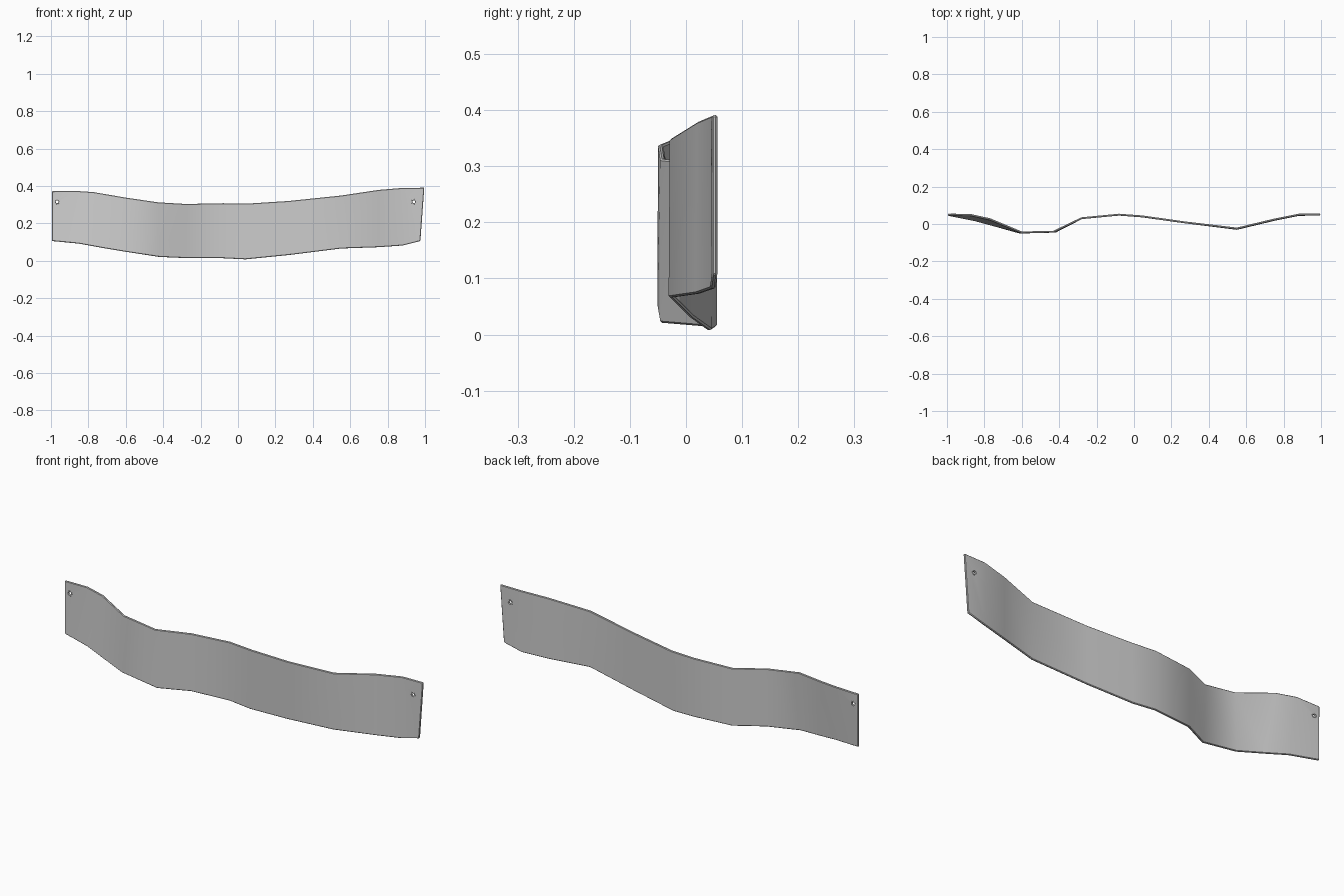
import bpy, bmesh, math

if "Cube" in bpy.data.objects:
    bpy.data.objects.remove(bpy.data.objects["Cube"])

# Upper and lower edge of the waving cloth: (x, y, z) at matching stations
TOP = [(-.995, .050, .372), (-.87, .048, .374), (-.77, .026, .367), (-.6, -.045, .338),
       (-.43, -.041, .313), (-.28, .031, .304), (-.08, .050, .308), (.05, .040, .306),
       (.27, .009, .320), (.55, -.024, .349), (.75, .024, .379), (.88, .050, .390), (.996, .051, .391)]
LOW = [(-.995, .049, .106), (-.85, .020, .092), (-.74, -.010, .072), (-.61, -.046, .050),
       (-.42, -.041, .021), (-.28, .031, .015), (-.08, .050, .014), (.04, .041, .008),
       (.27, .009, .031), (.55, -.026, .066), (.75, .022, .073), (.88, .048, .082), (.975, .051, .106)]
HOLES = [(-.967, .049, .316), (.940, .0505, .316)]


def shade(obj):
    bpy.context.view_layer.objects.active = obj
    for o in bpy.context.selected_objects:
        o.select_set(False)
    obj.select_set(True)
    bpy.ops.object.convert(target='MESH')
    bpy.ops.object.shade_smooth_by_angle(angle=math.radians(32))


# Banner strip
bm = bmesh.new()
cols = [(bm.verts.new(l), bm.verts.new(t)) for l, t in zip(LOW, TOP)]
for (a, b), (c, d) in zip(cols, cols[1:]):
    bm.faces.new((a, c, d, b))
mesh = bpy.data.meshes.new("banner_strip")
bm.to_mesh(mesh)
bm.free()
banner = bpy.data.objects.new("banner_strip", mesh)
bpy.context.collection.objects.link(banner)

sol = banner.modifiers.new("thickness", 'SOLIDIFY')
sol.thickness = .010
sol.offset = 0
bev = banner.modifiers.new("rim", 'BEVEL')
bev.width = .003
bev.segments = 1
bev.limit_method = 'ANGLE'
bev.angle_limit = math.radians(50)

# Corner holes
cutters = []
for p in HOLES:
    bpy.ops.mesh.primitive_cylinder_add(vertices=8, radius=.009, depth=.06, location=p,
                                        rotation=(math.pi / 2, 0, 0))
    cut = bpy.context.object
    cut.name = "hole_cutter"
    cut.hide_render = True
    mod = banner.modifiers.new("hole", 'BOOLEAN')
    mod.operation = 'DIFFERENCE'
    mod.object = cut
    cutters.append(cut)
shade(banner)
for cut in cutters:
    bpy.data.objects.remove(cut)

# Eyelet rings around the holes
for side, p in zip(("left", "right"), HOLES):
    bpy.ops.mesh.primitive_torus_add(major_segments=8, minor_segments=6, major_radius=.012,
                                     minor_radius=.0045, location=p, rotation=(math.pi / 2, 0, 0))
    ring = bpy.context.object
    ring.name = side + "_eyelet"
    ring.scale.z = 1.5
    shade(ring)
